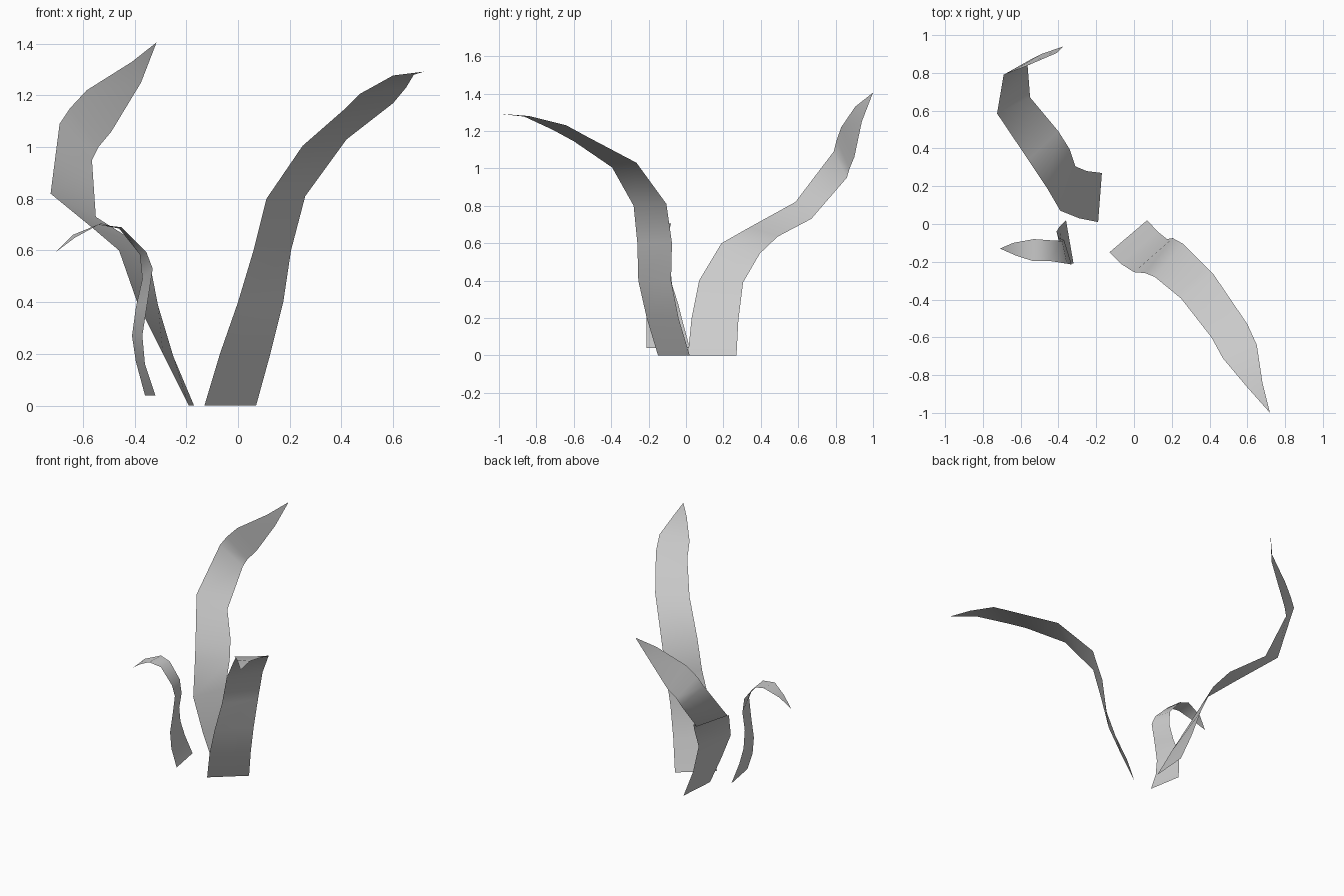
import bpy


def leaf(name, left, right, tip):
    """Thin leaf blade: paired edge points from base upward, closed to a tip."""
    n = len(left)
    verts = left + right + [tip]
    faces = [(i, n + i, n + i + 1, i + 1) for i in range(n - 1)]
    faces.append((n - 1, 2 * n - 1, 2 * n))
    mesh = bpy.data.meshes.new(name)
    mesh.from_pydata(verts, [], faces)
    mesh.polygons.foreach_set("use_smooth", [True] * len(faces))
    mesh.update()
    obj = bpy.data.objects.new(name, mesh)
    bpy.context.collection.objects.link(obj)
    return obj


# Long leaf arching to the front right
leaf("front_leaf",
     [(-.13, -.15, 0), (-.07, -.21, .2), (0, -.255, .4), (.06, -.26, .6),
      (.11, -.28, .8), (.25, -.395, 1.005), (.41, -.6, 1.145),
      (.47, -.71, 1.205), (.6, -.865, 1.277)],
     [(.07, .02, 0), (.125, -.04, .2), (.175, -.08, .4), (.205, -.075, .6),
      (.26, -.105, .81), (.42, -.265, 1.03), (.6, -.53, 1.17),
      (.65, -.64, 1.23), (.68, -.84, 1.28)],
     (.72, -1, 1.292))

# Tall leaf bending back, then curling up to the right
leaf("back_leaf",
     [(-.19, .01, 0), (-.29, .03, .2), (-.39, .07, .4), (-.46, .19, .6),
      (-.56, .34, .685), (-.725, .585, .82), (-.69, .79, 1.09),
      (-.65, .805, 1.15), (-.585, .83, 1.22), (-.41, .905, 1.33)],
     [(-.17, .27, 0), (-.25, .28, .19), (-.31, .305, .39), (-.34, .395, .545),
      (-.4, .49, .635), (-.55, .67, .73), (-.565, .86, .95),
      (-.54, .875, 1.0), (-.49, .9, 1.06), (-.375, .94, 1.25)],
     (-.315, 1, 1.405))

# Small leaf curling over to the left
leaf("small_leaf",
     [(-.36, .02, .04), (-.395, -.015, .17), (-.41, -.04, .27),
      (-.395, -.075, .38), (-.37, -.085, .49), (-.38, -.09, .585),
      (-.46, -.085, .685), (-.53, -.08, .705), (-.64, -.1, .66)],
     [(-.32, -.21, .04), (-.36, -.21, .16), (-.37, -.21, .27),
      (-.35, -.21, .4), (-.33, -.215, .53), (-.355, -.21, .595),
      (-.45, -.195, .69), (-.54, -.195, .7), (-.63, -.165, .65)],
     (-.71, -.13, .59))
